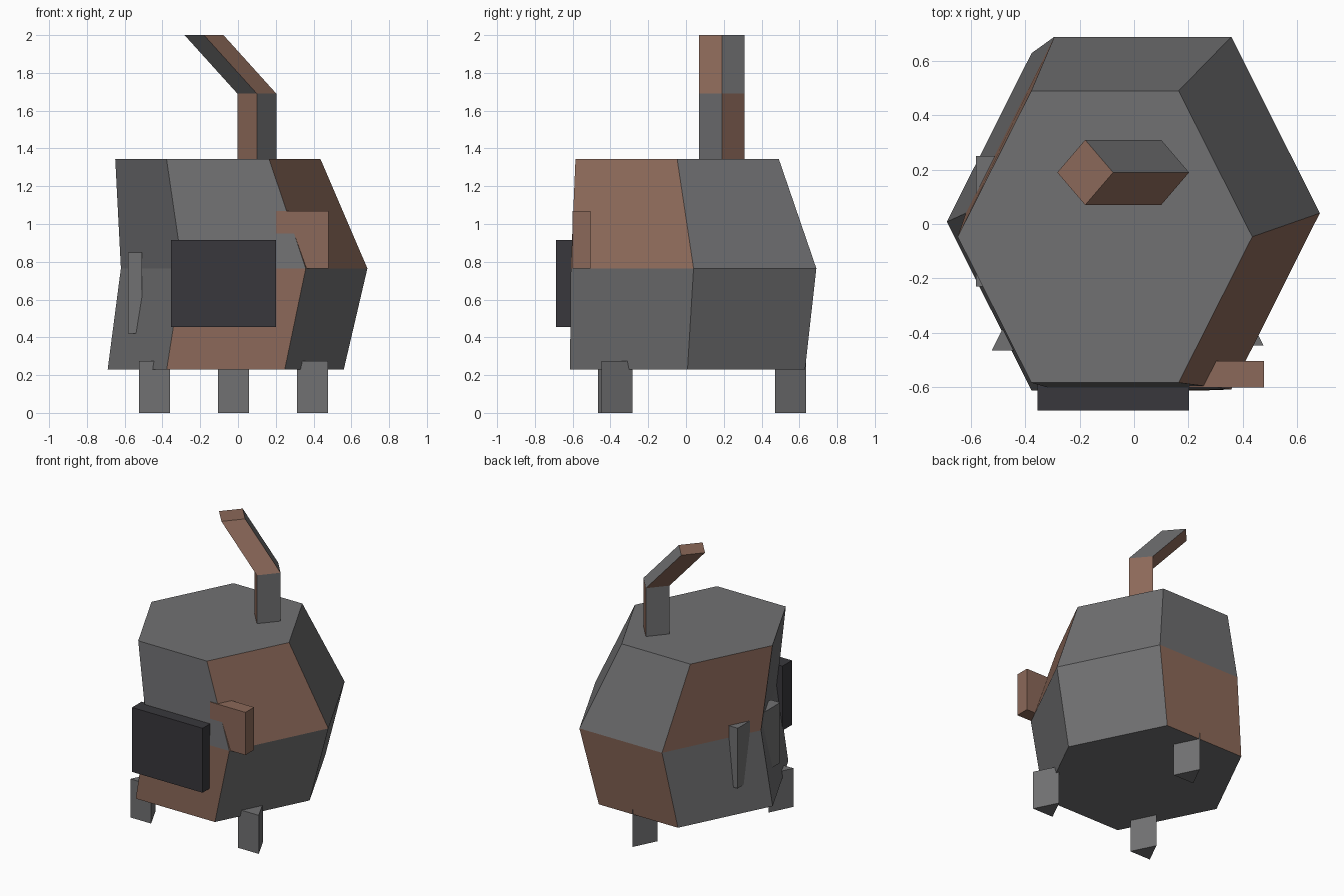
import bpy

if "Cube" in bpy.data.objects:
    bpy.data.objects.remove(bpy.data.objects["Cube"])


def material(name, rgb):
    m = bpy.data.materials.new(name)
    m.diffuse_color = (*rgb, 1)
    m.use_nodes = True
    m.node_tree.nodes["Principled BSDF"].inputs["Base Color"].default_value = m.diffuse_color
    return m


IRON = material("iron_grey", (0.165, 0.165, 0.17))
RUST = material("rust_brown", (0.26, 0.14, 0.10))
DARK = material("dark_iron", (0.04, 0.039, 0.045))


def loft(name, rings, mats, accents=(), cap=0):
    """Closed flat-faced loft; accents are (level, side) pairs using mats[1]."""
    n = len(rings[0])
    verts = [p for ring in rings for p in ring]
    faces, idx = [], []
    for k in range(len(rings) - 1):
        for i in range(n):
            j = (i + 1) % n
            faces.append((k * n + i, k * n + j, (k + 1) * n + j, (k + 1) * n + i))
            idx.append(1 if (k, i) in accents else 0)
    faces.append(tuple(reversed(range(n))))
    faces.append(tuple(range(len(verts) - n, len(verts))))
    idx += [0, cap]
    mesh = bpy.data.meshes.new(name)
    mesh.from_pydata(verts, [], faces)
    for m in mats:
        mesh.materials.append(m)
    mesh.polygons.foreach_set("material_index", idx)
    ob = bpy.data.objects.new(name, mesh)
    bpy.context.collection.objects.link(ob)
    return ob


def hexagon(cx, cy, rx, ry, z):
    shape = [(1, 0), (.5, 1), (-.5, 1), (-1, 0), (-.5, -1), (.5, -1)]
    return [(cx + rx * x, cy + ry * y, z) for x, y in shape]


def diamond(cx, cy, z):
    return [(cx + .103 * x, cy + .12 * y, z) for x, y in [(1, 0), (0, 1), (-1, 0), (0, -1)]]


def box(name, x, y, z, mat):
    ring = lambda h: [(x[0], y[0], h), (x[1], y[0], h), (x[1], y[1], h), (x[0], y[1], h)]
    return loft(name, [ring(z[0]), ring(z[1])], [mat])


# Lopsided hexagonal stove body with patches of rust
loft("stove_body", [hexagon(-.065, .008, .625, .622, .23),
                    hexagon(.0325, .04, .6525, .65, .765),
                    hexagon(-.107, -.047, .543, .538, 1.345)],
     [IRON, RUST], {(0, 1), (0, 4), (1, 2), (1, 5)})

# Bent chimney pipe
loft("chimney", [diamond(.1, .19, 1.34), diamond(.1, .19, 1.69), diamond(-.18, .19, 2)],
     [IRON, RUST], {(0, 0), (0, 2), (1, 1), (1, 3)}, cap=1)

# Three triangular legs, flat side to the front
for name, cx, y in [("front_left_leg", -.442, -.466), ("front_right_leg", .395, -.447),
                    ("back_leg", -.023, .47)]:
    tri = lambda z: [(cx - .082, y, z), (cx + .082, y, z), (cx, y + .165, z)]
    loft(name, [tri(0), tri(.275)], [IRON])

# Door, its rusty hinge block and the plate sticking out of the left corner
box("door", (-.355, .202), (-.688, -.58), (.455, .915), DARK)
box("hinge_block", (.202, .48), (-.602, -.505), (.765, 1.07), RUST)
box("side_plate", (-.583, -.508), (-.23, .25), (.42, .85), IRON)
